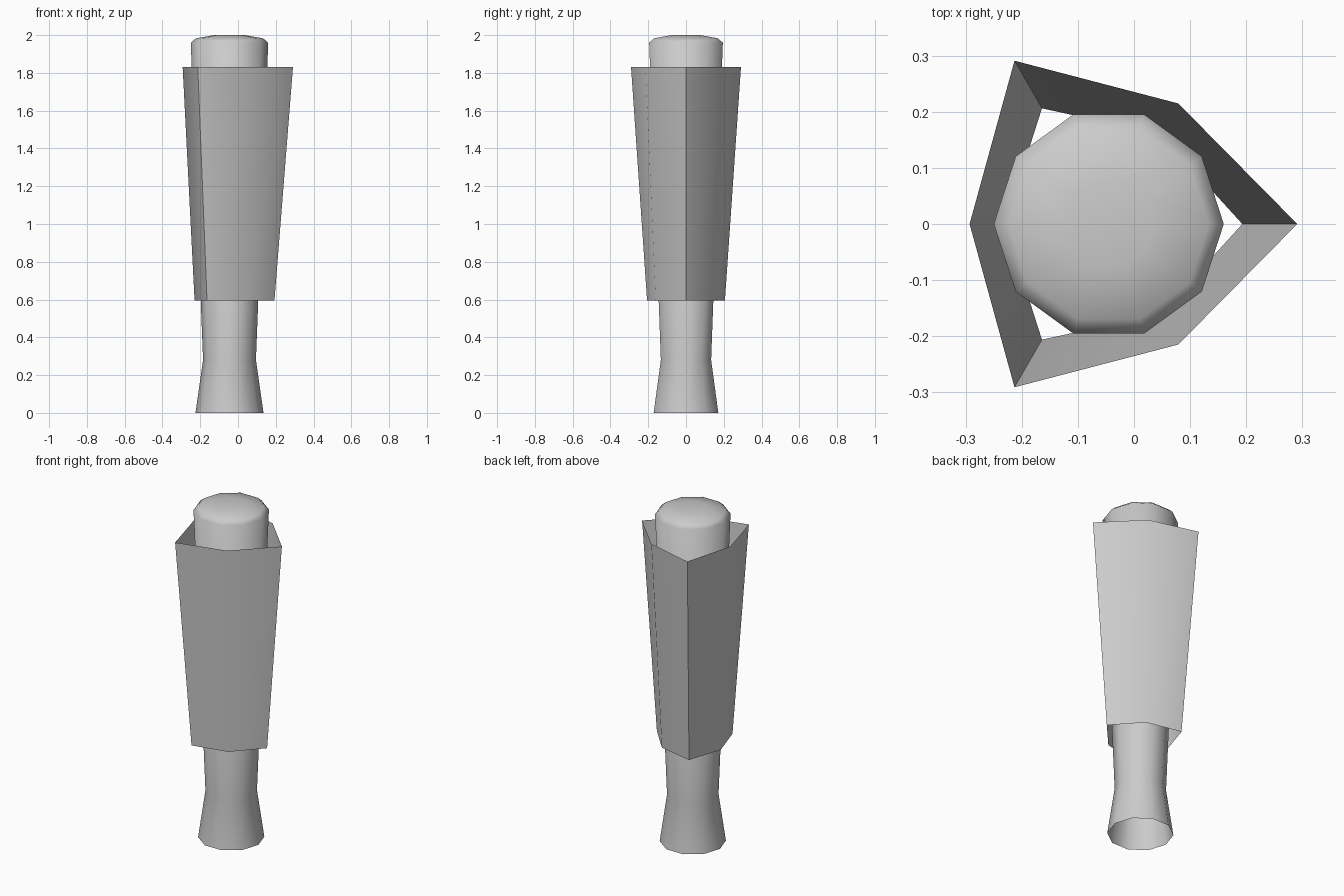
import bpy, bmesh
from math import cos, sin, pi, radians

if "Cube" in bpy.data.objects:
    bpy.data.objects.remove(bpy.data.objects["Cube"])

CX = -0.045  # shared axis of both parts


def loft(name, rings, cap_top, smooth_angle):
    """Skin a stack of (z, [radius per corner]) rings around the shared axis."""
    bm = bmesh.new()
    loops = []
    for z, radii in rings:
        n = len(radii)
        loops.append([bm.verts.new((CX + r * cos(2 * pi * i / n),
                                    r * sin(2 * pi * i / n), z))
                      for i, r in enumerate(radii)])
    for low, high in zip(loops, loops[1:]):
        n = len(low)
        for i in range(n):
            j = (i + 1) % n
            bm.faces.new((low[i], low[j], high[j], high[i]))
    if cap_top:
        bm.faces.new(loops[-1])
    mesh = bpy.data.meshes.new(name)
    bm.to_mesh(mesh)
    bm.free()
    obj = bpy.data.objects.new(name, mesh)
    bpy.context.collection.objects.link(obj)
    bpy.ops.object.select_all(action='DESELECT')
    obj.select_set(True)
    bpy.context.view_layer.objects.active = obj
    bpy.ops.object.shade_smooth_by_angle(angle=radians(smooth_angle))
    return obj


# Ten-sided handle: flared open foot, narrow neck, rounded top
profile = [(0.18, 0.0), (0.14, 0.28), (0.205, 1.96), (0.178, 1.983), (0.08, 2.0)]
loft("handle_core", [(z, [r] * 10) for r, z in profile], True, 80)

# Open three-cornered sleeve with bulging sides, tapering downward
loft("tapered_sleeve", [(0.595, [0.238, 0.185] * 3),
                        (1.83, [0.336, 0.248] * 3)], False, 40)
